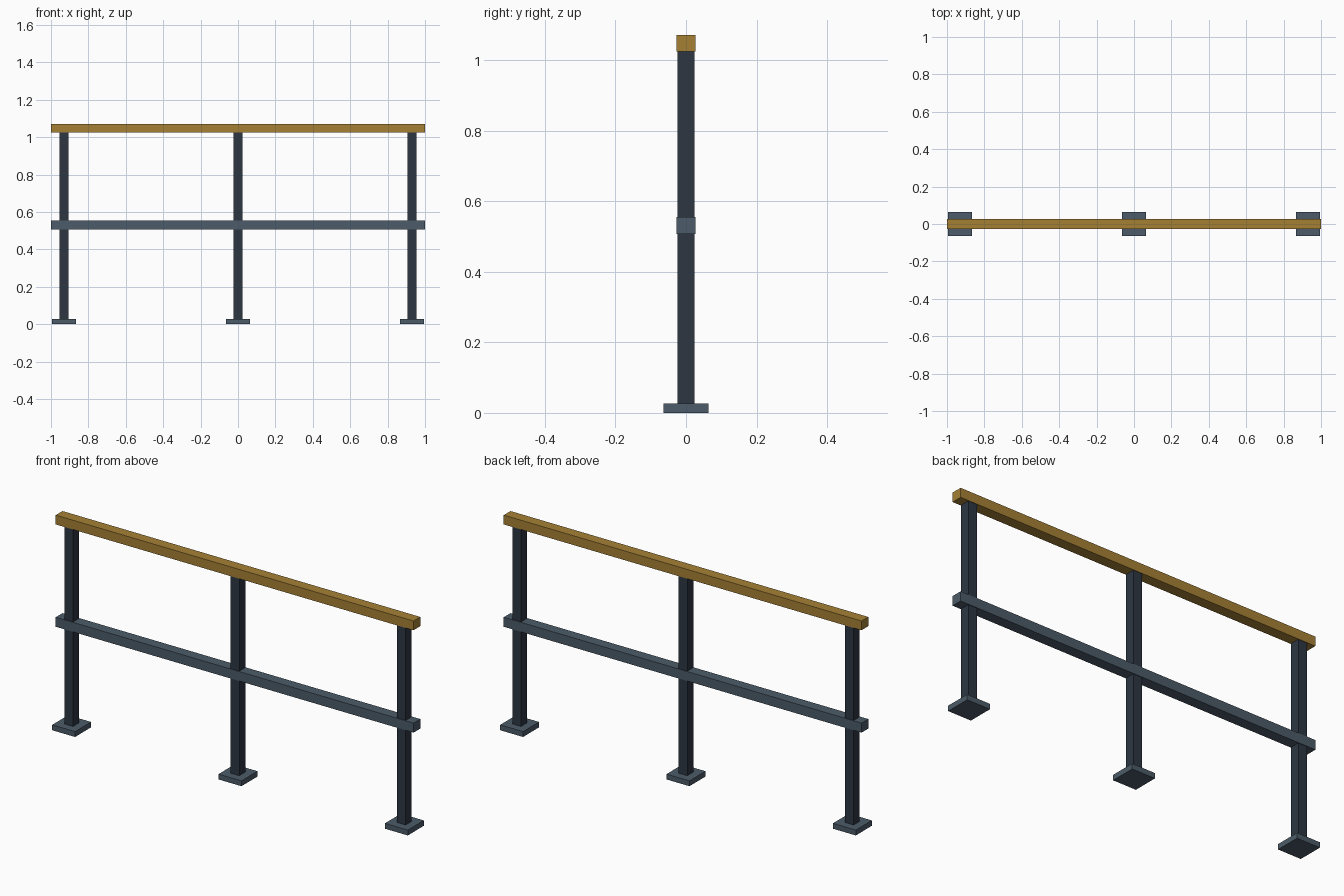
import bpy

if "Cube" in bpy.data.objects:
    bpy.data.objects.remove(bpy.data.objects["Cube"], do_unlink=True)


def make_material(name, rgb):
    mat = bpy.data.materials.new(name)
    mat.use_nodes = True
    color = (*rgb, 1.0)
    mat.diffuse_color = color
    mat.node_tree.nodes["Principled BSDF"].inputs["Base Color"].default_value = color
    return mat


def box(name, x, width, depth, bottom, top, mat):
    bpy.ops.mesh.primitive_cube_add(size=1, location=(x, 0, (bottom + top) / 2))
    obj = bpy.context.object
    obj.name = name
    obj.scale = (width, depth, top - bottom)
    bpy.ops.object.transform_apply(location=False, rotation=False, scale=True)
    obj.data.materials.append(mat)
    return obj


brass = make_material("brass", (0.376, 0.216, 0.036))
steel = make_material("steel grey", (0.072, 0.105, 0.140))
dark = make_material("dark steel", (0.026, 0.037, 0.055))

PLATE_TOP = 0.027
RAIL_BOTTOM = 1.024

# Posts on square foot plates
for side, x in (("right", -0.93), ("middle", 0), ("left", 0.93)):
    box(side + "_foot_plate", x, 0.128, 0.128, 0, PLATE_TOP, steel)
    box(side + "_post", x, 0.048, 0.048, PLATE_TOP, RAIL_BOTTOM, dark)

# Rails running the full length
box("middle_rail", 0, 2, 0.054, 0.507, 0.555, steel)
box("top_handrail", 0, 2, 0.054, RAIL_BOTTOM, 1.071, brass)
